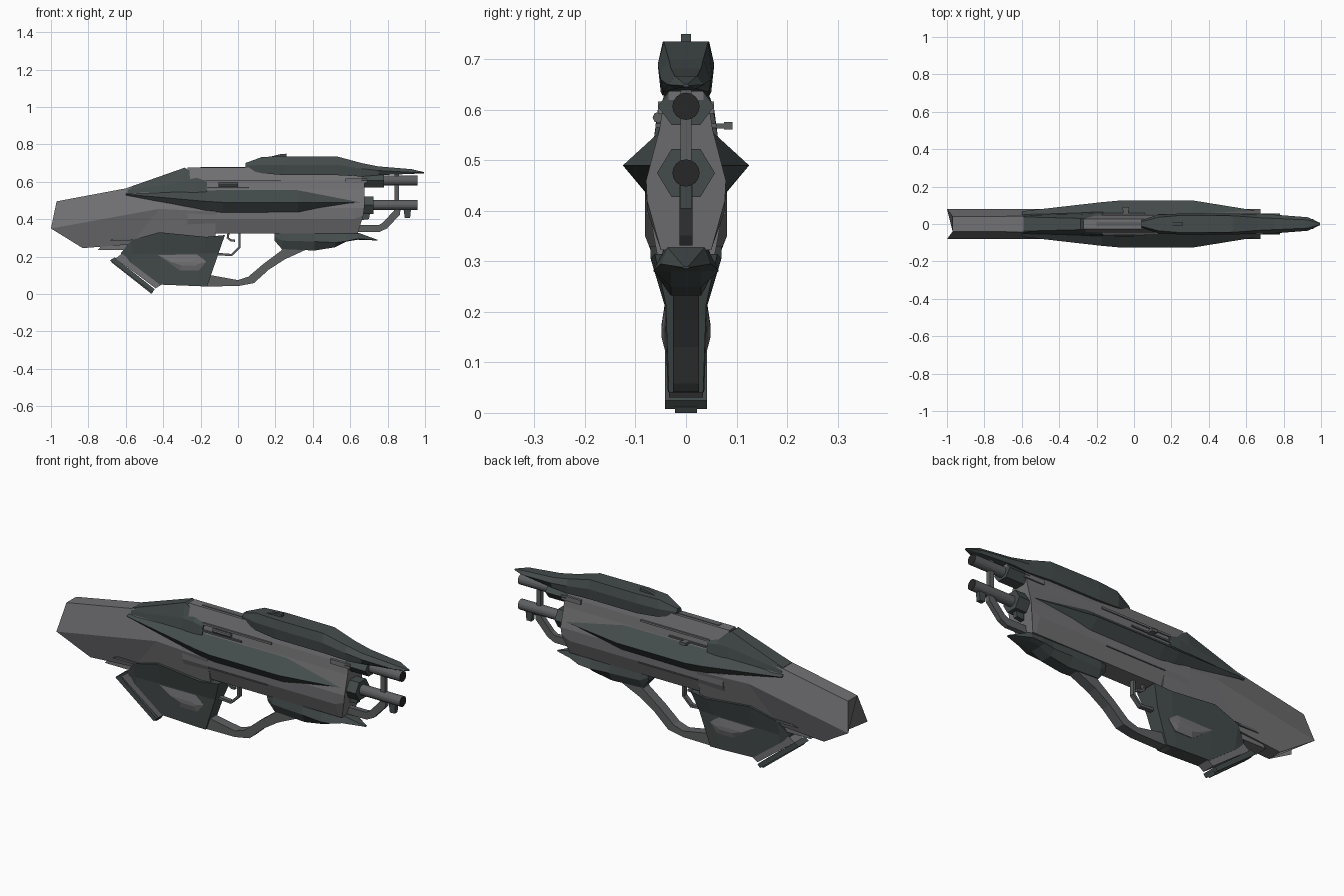
import bpy, bmesh, math
from mathutils import Vector


def material(name, rgb):
    m = bpy.data.materials.new(name)
    m.diffuse_color = (*rgb, 1)
    return m


GREY = material("warm grey", (0.165, 0.162, 0.17))
DARK = material("dark slate", (0.058, 0.072, 0.071))
STEEL = material("steel grey", (0.11, 0.115, 0.118))
BLACK = material("near black", (0.02, 0.02, 0.02))


def mesh(name, verts, faces, mat):
    bm = bmesh.new()
    vs = [bm.verts.new(v) for v in verts]
    for f in faces:
        bm.faces.new([vs[i] for i in f])
    bmesh.ops.recalc_face_normals(bm, faces=bm.faces)
    me = bpy.data.meshes.new(name)
    bm.to_mesh(me)
    bm.free()
    me.materials.append(mat)
    ob = bpy.data.objects.new(name, me)
    bpy.context.collection.objects.link(ob)
    return ob


def loft(name, rings, mat):
    n, k = len(rings[0]), len(rings)
    verts = [p for r in rings for p in r]
    faces = [(a * n + i, a * n + (i + 1) % n, (a + 1) * n + (i + 1) % n, (a + 1) * n + i)
             for a in range(k - 1) for i in range(n)]
    faces += [tuple(range(n)), tuple(range((k - 1) * n, k * n))]
    return mesh(name, verts, faces, mat)


def sym(name, halves, mat):
    """Loft of sections, each a half profile (x, y, z) mirrored over y = 0."""
    return loft(name, [h + [(x, -y, z) for x, y, z in reversed(h)] for h in halves], mat)


def at(x, *yz):
    return [(x, y, z) for y, z in yz]


def plate(name, outline, y0, y1, mat):
    return loft(name, [[(x, y, z) for x, z in outline] for y in (y0, y1)], mat)


def box(name, x0, x1, y0, y1, z0, z1, mat):
    return plate(name, [(x0, z0), (x1, z0), (x1, z1), (x0, z1)], y0, y1, mat)


def rod(name, x0, x1, z, r, mat, n=16, y=0, sy=1, rot=0):
    def ring(x):
        a = [math.tau * i / n + rot for i in range(n)]
        return [(x, y + r * sy * math.cos(t), z + r * math.sin(t)) for t in a]
    return loft(name, [ring(x0), ring(x1)], mat)


def strip(name, path, t, hw, mat):
    """Flat bar of thickness t following an (x, z) path."""
    pts = [Vector(p) for p in path]
    left, right = [], []
    for i, p in enumerate(pts):
        d = (pts[min(i + 1, len(pts) - 1)] - pts[max(i - 1, 0)]).normalized()
        nrm = Vector((-d.y, d.x)) * t / 2
        left.append(p + nrm)
        right.append(p - nrm)
    rings = [[(l.x, -hw, l.y), (l.x, hw, l.y), (r.x, hw, r.y), (r.x, -hw, r.y)]
             for l, r in zip(left, right)]
    return loft(name, rings, mat)


# Shoulder stock: hexagonal section with a slanted butt
sym("stock", [
    [(-.97, .04, .495), (-1, .081, .35), (-.83, .04, .245)],
    [(-.57, .042, .57), (-.42, .081, .455), (-.57, .045, .265)],
    [(-.12, .05, .575), (-.12, .081, .44), (-.12, .045, .25)]], GREY)
plate("stock_underside_block", [(-.75, .235), (-.58, .235), (-.56, .30), (-.70, .29)], -.035, .035, GREY)
plate("stock_underside_tab", [(-.69, .285), (-.58, .285), (-.55, .295), (-.66, .297)], -.058, .058, STEEL)

# Dark hump on top of the stock
sym("stock_hump", [
    at(-.59, (.038, .568), (.046, .555), (.05, .54)),
    at(-.285, (.03, .675), (.052, .60), (.06, .545)),
    at(-.22, (.032, .635), (.056, .60), (.064, .54)),
    at(-.165, (.032, .625), (.056, .59), (.064, .54))], DARK)

# Receiver body with slanted front bottom
sec = ((.026, .675), (.045, .61), (.053, .56), (.079, .46), (.077, .40), (.05, .323))
sym("receiver", [at(-.27, *sec), at(.62, *sec),
                 [(.67, .026, .64), (.675, .045, .61), (.675, .053, .56),
                  (.675, .079, .46), (.67, .077, .42), (.64, .05, .323)]], GREY)
box("receiver_top_rail", -.2, .3, -.012, .012, .66, .678, STEEL)
for s, side in ((-1, "right"), (1, "left")):
    box(f"upper_rail_{side}", -.17, .23, s * .03, s * .053, .598, .608, GREY)
    box(f"lower_ledge_{side}", -.17, .06, s * .03, s * .06, .565, .573, STEEL)
    box(f"front_rail_{side}", .575, .69, s * .03, s * .055, .593, .617, GREY)
    box(f"lower_seam_{side}", -.12, .225, s * .06, s * .0795, .392, .398, STEEL)
    # Diamond side fin
    loft(f"side_fin_{side}", [[(x, s * .03, zr), (x, s * yt, zt), (x, s * yr, zr), (x, s * yb, zb)]
         for x, yt, zt, yr, zr, yb, zb in (
             (-.60, .045, .54, .068, .533, .06, .528),
             (-.17, .054, .555, .117, .495, .079, .445),
             (-.08, .054, .555, .125, .49, .079, .435),
             (.32, .054, .555, .125, .49, .079, .438),
             (.66, .06, .498, .07, .49, .06, .485))], DARK)
    # Raised pad on the grip
    outer = [(-.435, .213), (-.22, .216), (-.17, .172), (-.21, .125), (-.31, .125)]
    inner = [(-.36, .172), (-.24, .172), (-.21, .162), (-.225, .152), (-.30, .152)]
    loft(f"grip_pad_{side}", [[(x, s * .03, z) for x, z in outer],
                              [(x, s * .042, z) for x, z in outer],
                              [(x, s * .049, z) for x, z in inner]], GREY)

# Bolt handle and ejector cylinder
box("bolt_handle", -.06, -.03, .04, .092, .563, .573, STEEL)
box("bolt_knob", -.062, -.028, .075, .092, .561, .576, STEEL)
rod("side_cylinder", -.105, .0, .585, .011, STEEL, 8, y=-.055)

# Top sight housing with pointed visor
sym("sight_housing", [
    at(.04, (.012, .70), (.02, .685), (.018, .665)),
    at(.13, (.036, .733), (.05, .69), (.042, .645)),
    at(.25, (.046, .735), (.056, .69), (.05, .635)),
    at(.53, (.044, .735), (.056, .69), (.05, .635)),
    at(.66, (.034, .70), (.052, .67), (.046, .628)),
    at(.75, (.03, .682), (.05, .66), (.045, .635)),
    at(.93, (.022, .667), (.036, .65), (.02, .642)),
    at(.995, (.003, .651), (.006, .648), (.003, .645))], DARK)
plate("rear_sight", [(.17, .733), (.26, .733), (.26, .75), (.225, .747)], -.01, .01, DARK)
box("sight_underside", .55, .78, -.035, .035, .62, .655, GREY)

# Barrels, hexagonal collars and dark bores
for nm, z, x0, x1, r, sy in (("upper", .607, .66, .78, .041, 1.3), ("lower", .475, .66, .725, .052, 1.05)):
    rod(f"{nm}_collar", x0, x1, z, r * 1.05, DARK, 6, sy=sy)
    rod(f"{nm}_barrel", x1 - .02, .958, z, .027, STEEL)
    rod(f"{nm}_bore", .956, .96, z, .0268, BLACK)
plate("lower_collar_keel", [(.66, .45), (.71, .45), (.70, .40), (.66, .395)], -.012, .012, DARK)

# Barrel strut and front bracket
strip("barrel_strut", [(.60, .35), (.755, .35), (.785, .365), (.85, .435), (.85, .45)], .038, .013, STEEL)
box("barrel_post", .838, .862, -.011, .011, .44, .65, STEEL)
plate("front_bracket", [(.885, .455), (.925, .455), (.92, .405), (.892, .405)], -.012, .012, DARK)

# Dark foregrip with pointed nose
sym("foregrip", [
    at(.195, (.035, .325), (.036, .305), (.03, .285)),
    at(.235, (.045, .325), (.048, .285), (.03, .24)),
    at(.41, (.045, .325), (.055, .28), (.03, .232)),
    at(.52, (.04, .328), (.06, .275), (.03, .25)),
    at(.58, (.04, .33), (.065, .282), (.03, .28)),
    at(.64, (.037, .328), (.05, .295), (.025, .29)),
    at(.745, (.004, .29), (.008, .288), (.004, .286))], DARK)

# Hand guard loop
plate("hand_loop", [(-.2, .04), (0, .042), (.085, .058), (.165, .13), (.25, .185), (.36, .235), (.36, .28),
                    (.20, .30), (.235, .235), (.135, .16), (.055, .092), (0, .074), (-.2, .11)],
      -.026, .026, STEEL)

# Rear grip, flaring out where it meets the stock
sym("rear_grip", [
    [(-.625, .03, .22), (-.625, .033, .212), (-.625, .03, .205)],
    [(-.57, .056, .287), (-.57, .04, .21), (-.57, .035, .165)],
    [(-.42, .07, .33), (-.42, .043, .215), (-.417, .036, .05)],
    [(-.17, .07, .305), (-.19, .043, .215), (-.22, .036, .042)],
    [(-.07, .062, .315), (-.105, .04, .215), (-.165, .034, .04)]], DARK)

# Slanted magazine base
plate("magazine_body", [(-.62, .215), (-.40, .055), (-.44, .03), (-.655, .19)], -.034, .034, GREY)
plate("magazine_base", [(-.66, .195), (-.445, .025), (-.46, .008), (-.685, .18)], -.042, .042, DARK)
plate("magazine_foot", [(-.68, .18), (-.455, .012), (-.462, 0), (-.675, .168)], -.022, .022, DARK)

# Trigger and its guard
strip("trigger", [(-.05, .33), (-.055, .30), (-.035, .285), (-.015, .285)], .012, .008, STEEL)
strip("trigger_guard", [(.008, .33), (.008, .25), (-.035, .208), (-.13, .215)], .013, .012, STEEL)
